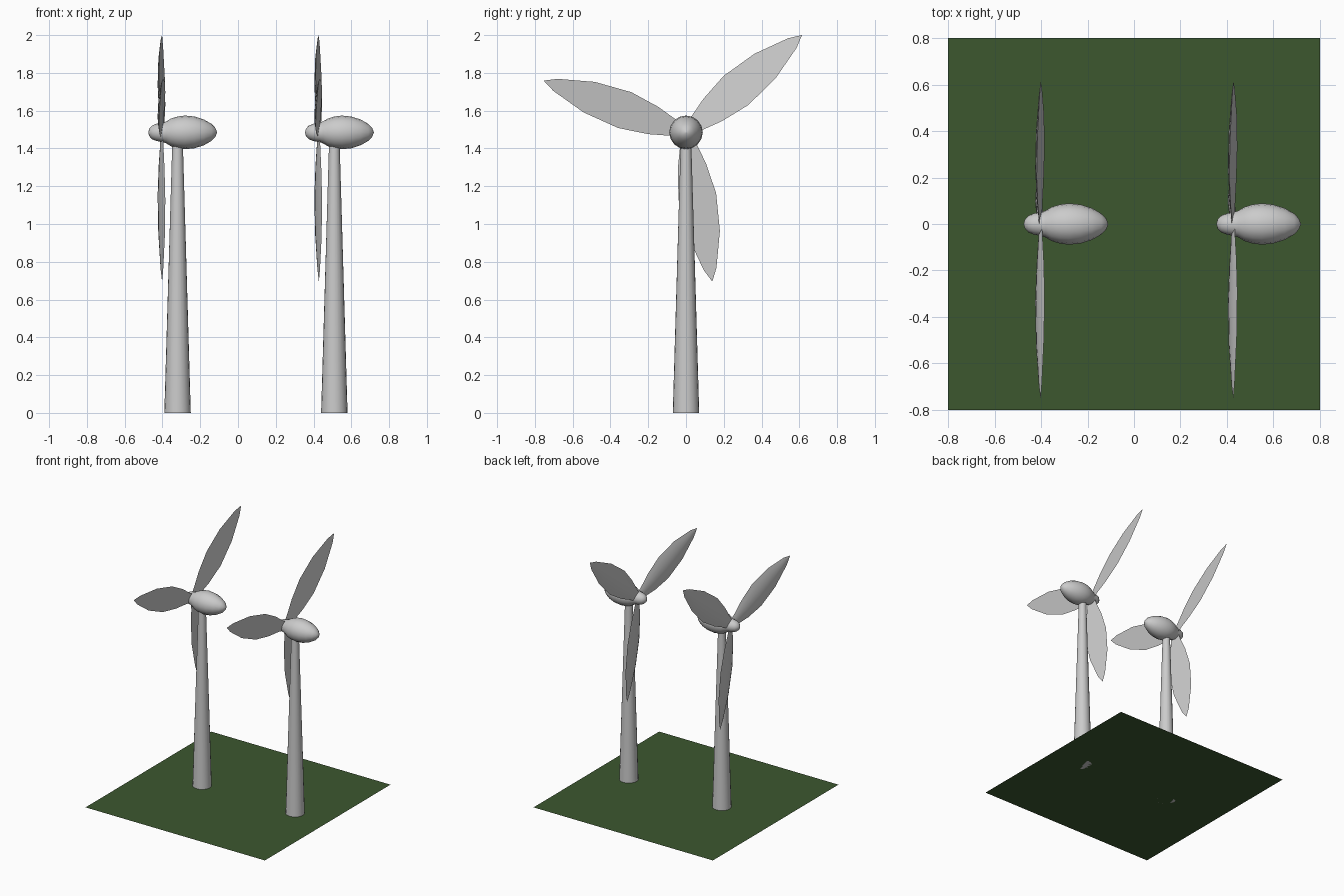
import bpy, bmesh, math
from mathutils import Vector

if "Cube" in bpy.data.objects:
    bpy.data.objects.remove(bpy.data.objects["Cube"])

HUB_Z = 1.485


def make_object(name, verts, faces, angle=40):
    mesh = bpy.data.meshes.new(name)
    mesh.from_pydata(verts, [], faces)
    bm = bmesh.new()
    bm.from_mesh(mesh)
    bmesh.ops.remove_doubles(bm, verts=bm.verts, dist=1e-5)
    bmesh.ops.recalc_face_normals(bm, faces=bm.faces)
    bm.to_mesh(mesh)
    bm.free()
    ob = bpy.data.objects.new(name, mesh)
    bpy.context.collection.objects.link(ob)
    bpy.ops.object.select_all(action='DESELECT')
    ob.select_set(True)
    bpy.context.view_layer.objects.active = ob
    bpy.ops.object.shade_smooth_by_angle(angle=math.radians(angle))
    return ob


def loft(name, rings, angle=40):
    """Skin closed rings of equal size and cap both ends."""
    n = len(rings[0])
    verts = [p for r in rings for p in r]
    faces = [(i * n + j, i * n + (j + 1) % n, (i + 1) * n + (j + 1) % n, (i + 1) * n + j)
             for i in range(len(rings) - 1) for j in range(n)]
    faces += [tuple(range(n)), tuple(range(len(verts) - n, len(verts)))]
    return make_object(name, verts, faces, angle)


def circle(n, r):
    return [(r * math.cos(2 * math.pi * k / n), r * math.sin(2 * math.pi * k / n)) for k in range(n)]


def tower(name, x):
    rings = [[(x + a, b, z) for a, b in circle(20, r)] for z, r in ((0, .07), (1.43, .028))]
    loft(name, rings)


def nacelle(name, x):
    profile = [(-.155, .002), (-.15, .02), (-.135, .036), (-.11, .046), (-.08, .051), (-.06, .058),
               (-.035, .073), (0, .084), (.04, .089), (.09, .084), (.14, .068),
               (.18, .045), (.2, .024), (.209, .002)]
    loft(name, [[(x + px, a, HUB_Z + b) for a, b in circle(16, r)] for px, r in profile], 60)


def blade(name, x, degrees):
    # distance from hub, half chord; flat pitched back and bulged front
    stations = [(.02, .035), (.075, .046), (.185, .077), (.345, .101),
                (.545, .086), (.735, .034), (.8, .001)]
    c, s = math.cos(math.radians(degrees)), math.sin(math.radians(degrees))
    rings = []
    for u, w in stations:
        section = [(-1, 0), (1, 0), (.7, .5), (.35, .87), (0, 1), (-.35, .87), (-.7, .5)]
        ring = []
        for t, bulge in section:
            v = t * w
            px = x - .082 - .17 * v - bulge * .2 * w
            ring.append((px, u * c - v * s, HUB_Z + u * s + v * c))
        rings.append(ring)
    loft(name, rings, 30)


# Grass square
ground = make_object("grass", [(-.8, -.8, 0), (.8, -.8, 0), (.8, .8, 0), (-.8, .8, 0)], [(0, 1, 2, 3)])
mat = bpy.data.materials.new("grass_green")
mat.diffuse_color = (.045, .095, .028, 1)
mat.use_nodes = True
mat.node_tree.nodes["Principled BSDF"].inputs["Base Color"].default_value = mat.diffuse_color
ground.data.materials.append(mat)

# Two identical turbines
for side, x in (("left", -.32), ("right", .51)):
    tower(f"{side}_tower", x)
    nacelle(f"{side}_nacelle", x)
    for i in range(3):
        blade(f"{side}_blade_{i + 1}", x, 40 + 120 * i)
